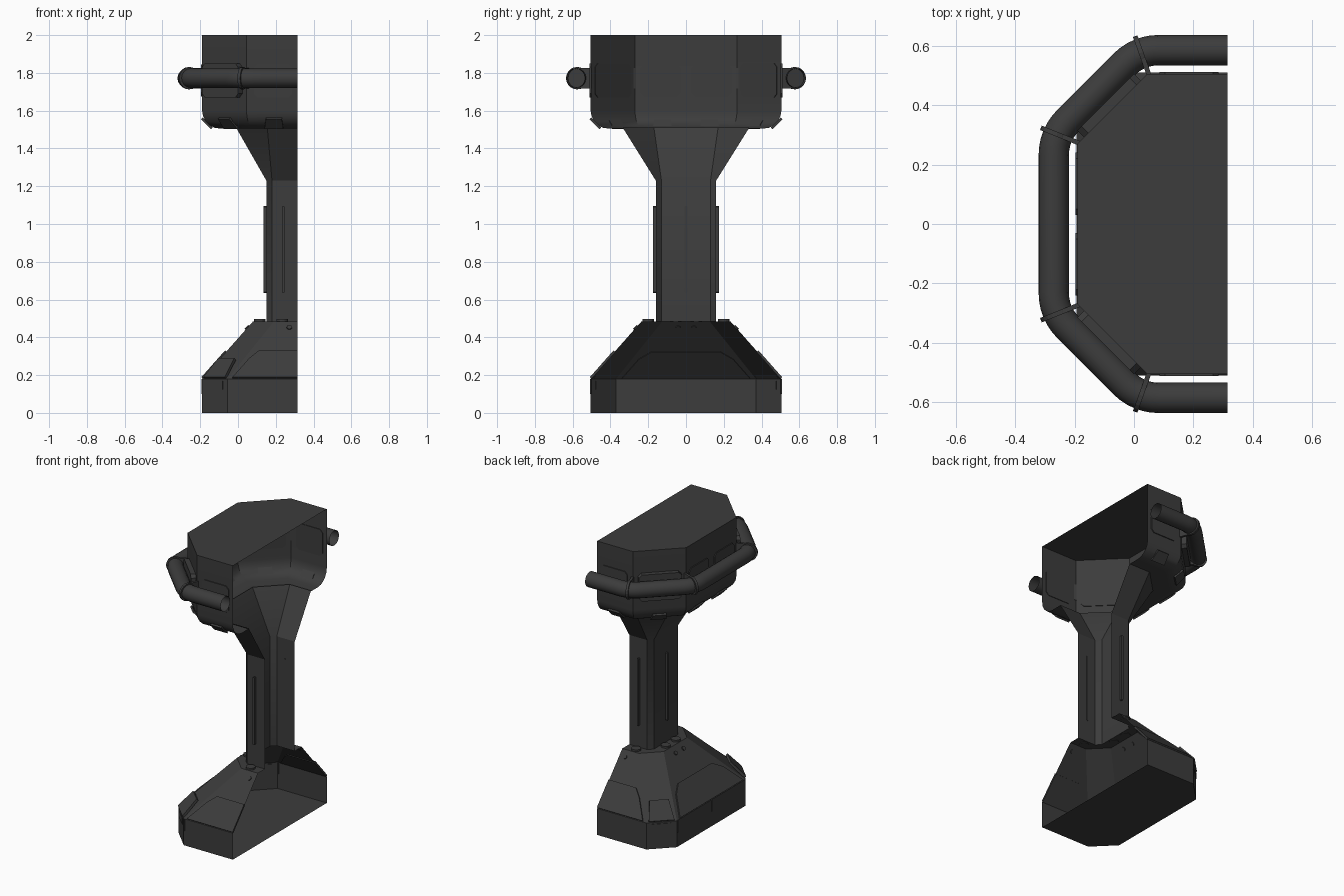
import bpy, bmesh, math
from mathutils import Vector as V

if "Cube" in bpy.data.objects:
    bpy.data.objects.remove(bpy.data.objects["Cube"])

CUT, R2 = 0.315, math.sqrt(0.5)
dark = bpy.data.materials.new("dark_metal")
dark.diffuse_color = (0.045, 0.045, 0.045, 1)
dark.use_nodes = True
dark.node_tree.nodes["Principled BSDF"].inputs["Base Color"].default_value = dark.diffuse_color


def finish(name, bm, mirror=False):
    bmesh.ops.recalc_face_normals(bm, faces=bm.faces)
    me = bpy.data.meshes.new(name)
    bm.to_mesh(me)
    bm.free()
    ob = bpy.data.objects.new(name, me)
    bpy.context.collection.objects.link(ob)
    me.materials.append(dark)
    if mirror:
        m = ob.modifiers.new("mirror_y", 'MIRROR')
        m.use_axis = (False, True, False)
        m.use_mirror_merge = False
    return ob


def smooth(ob):
    bpy.ops.object.select_all(action='DESELECT')
    ob.select_set(True)
    bpy.context.view_layer.objects.active = ob
    bpy.ops.object.shade_smooth_by_angle(angle=math.radians(30))


def ring(x0, yw, c, z):
    half = [(CUT, -yw), (x0 + c, -yw), (x0, -yw + c)]
    return [(x, y, z) for x, y in half + [(x, -y) for x, y in half[::-1]]]


def loft(name, rings, cap=None):
    bm = bmesh.new()
    vs = [[bm.verts.new(p) for p in r] for r in rings]
    for a, b in zip(vs, vs[1:]):
        for i in range(len(a) - 1):
            bm.faces.new((a[i], a[i + 1], b[i + 1], b[i]))
    if cap is not None:
        bm.faces.new(vs[cap])
    ob = finish(name, bm)
    smooth(ob)
    return ob


def prism(bm, o, u, n, pts, t):
    # Flat plate on a face: outline in (u, v), raised by t along n
    o, u, n = V(o), V(u).normalized(), V(n).normalized()
    v = n.cross(u)
    lo, hi = ([bm.verts.new(o + u * a + v * b + n * h) for a, b in pts] for h in (-0.004, t))
    bm.faces.new(lo[::-1])
    bm.faces.new(hi)
    for i in range(len(pts)):
        j = (i + 1) % len(pts)
        bm.faces.new((lo[i], lo[j], hi[j], hi[i]))


def rect(w, h, k=0.0):
    w, h = w / 2, h / 2
    if not k:
        return [(-w, -h), (w, -h), (w, h), (-w, h)]
    return [(-w + k, -h), (w - k, -h), (w, -h + k), (w, h - k),
            (w - k, h), (-w + k, h), (-w, h - k), (-w, -h + k)]


# Wall directions: side (-y), back (-x), corner chamfer
SIDE = ((1, 0, 0), (0, -1, 0))
BACK = ((0, -1, 0), (-1, 0, 0))
CORNER = ((1, -1, 0), (-1, -1, 0))

# Open half shells: base, column with flare, head
loft("base", [ring(-0.19, 0.505, 0.135, 0), ring(-0.19, 0.505, 0.135, 0.18),
              ring(0.08, 0.235, 0.11, 0.485), ring(0.15, 0.16, 0.03, 0.485)], cap=0)
loft("column", [ring(0.15, 0.16, 0.03, 0.485), ring(0.15, 0.16, 0.03, 1.23),
                ring(-0.01, 0.335, 0.165, 1.51)])
head = [ring(-0.01, 0.335, 0.165, 1.505)]
for i in range(6):
    a = math.pi / 2 * i / 5
    d = 0.095 * (1 - math.sin(a))
    head.append(ring(-0.19 + d, 0.505 - d, 0.235 - 0.586 * d, 1.6 - 0.095 * math.cos(a)))
head.append(ring(-0.19, 0.505, 0.235, 2.0))
loft("head", head, cap=-1)

# Raised head panels
bm = bmesh.new()
prism(bm, (-0.19, -0.135, 1.76), *BACK, rect(0.21, 0.17, 0.02), 0.006)
prism(bm, (0.185, -0.505, 1.76), *SIDE, rect(0.2, 0.18, 0.02), 0.006)
finish("head_panels", bm, True)
bm = bmesh.new()
prism(bm, (-0.0725, -0.3875, 1.76), *CORNER, rect(0.27, 0.18, 0.02), 0.032)
finish("rail_mount_pads", bm, True)

# Tabs on the rounded lower edge of the head
bm = bmesh.new()
k = 0.095 * (1 - R2)
for (u, n), p in ((BACK, (-0.19 + k, -0.125)), (SIDE, (0.19, -0.505 + k)),
                  (CORNER, (-0.0725 + k * R2, -0.3875 + k * R2))):
    n = V(n).normalized() + V((0, 0, -1))
    prism(bm, (*p, 1.505 + k), u, n, [(-0.05, -0.035), (0.05, -0.035), (0.042, 0.04), (-0.042, 0.04)], 0.008)
finish("head_tabs", bm, True)

# Thin strips on the column
bm = bmesh.new()
prism(bm, (0.24, -0.16, 0.865), *SIDE, rect(0.014, 0.46, 0.004), 0.016)
finish("column_side_strips", bm, True)
bm = bmesh.new()
prism(bm, (0.15, 0, 0.865), *BACK, rect(0.014, 0.46, 0.004), 0.014)
finish("column_back_strip", bm)

# Sloped base panels
S = (0.305 ** 2 + 0.27 ** 2) ** 0.5 / 0.305
lo, mid, hi = 0.004, 0.105 * S, 0.145 * S
up = V((0, 0, 0.27))
bm = bmesh.new()
prism(bm, (-0.19, 0, 0.18), BACK[0], V((-0.305, 0, 0)) + up,
      [(-0.34, lo), (0.34, lo), (0.25, mid), (0.18, hi), (-0.18, hi), (-0.25, mid)], 0.009)
finish("base_back_panel", bm)
bm = bmesh.new()
prism(bm, (0, -0.505, 0.18), SIDE[0], V((0, -0.305, 0)) + up,
      [(-0.03, lo), (CUT, lo), (CUT, hi), (0.11, hi), (0.06, mid)], 0.009)
finish("base_side_panels", bm, True)
bm = bmesh.new()
prism(bm, (-0.1225, -0.4375, 0.18), CORNER[0], V((-1, -1, 0)) * R2 * 0.305 + V((0, 0, 0.27 * 1.04)),
      [(-0.08, lo), (0.08, lo), (0.06, mid), (-0.06, mid)], 0.012)
finish("base_corner_panels", bm, True)

# Vents and seams on the base skirt
bm = bmesh.new()
prism(bm, (-0.1225, -0.4375, 0.147), *CORNER, rect(0.12, 0.045), 0.004)
for y in (-0.36, -0.006):
    prism(bm, (-0.19, y, 0.14), *BACK, rect(0.008, 0.08), 0.003)
prism(bm, (-0.05, -0.505, 0.14), *SIDE, rect(0.008, 0.08), 0.003)
finish("base_vents", bm, True)

# Bolts on top of the base, small ones on the slopes
bm = bmesh.new()
disc = lambda r, n=16: [(r * math.cos(2 * math.pi * i / n), r * math.sin(2 * math.pi * i / n)) for i in range(n)]
for x, y in ((0.115, -0.055), (0.235, -0.2)):
    prism(bm, (x, y, 0.485), (1, 0, 0), (0, 0, 1), disc(0.03), 0.012)
prism(bm, (0.05, -0.042, 0.45), BACK[0], V((-0.305, 0, 0)) + up, disc(0.014, 10), 0.008)
prism(bm, (0.272, -0.265, 0.45), SIDE[0], V((0, -0.305, 0)) + up, disc(0.014, 10), 0.008)
finish("bolts", bm, True)

# Handrail tube with rounded bends
ZR = 1.772
ctrl = [V((CUT, -0.585, ZR)), V((0.015, -0.585, ZR)), V((-0.27, -0.3, ZR))]
ctrl += [V((p.x, -p.y, p.z)) for p in ctrl[::-1]]
path = [ctrl[0]]
for a, b, c in zip(ctrl, ctrl[1:], ctrl[2:]):
    p, q = b + (a - b).normalized() * 0.07, b + (c - b).normalized() * 0.07
    for i in range(7):
        t = i / 6
        path.append(p * (1 - t) ** 2 + b * 2 * t * (1 - t) + q * t * t)
path.append(ctrl[-1])
cu = bpy.data.curves.new("handrail", 'CURVE')
cu.dimensions = '3D'
cu.bevel_depth, cu.bevel_resolution, cu.use_fill_caps = 0.051, 6, False
sp = cu.splines.new('POLY')
sp.points.add(len(path) - 1)
for pt, p in zip(sp.points, path):
    pt.co = (*p, 1)
rail = bpy.data.objects.new("handrail", cu)
bpy.context.collection.objects.link(rail)
cu.materials.append(dark)
bpy.ops.object.select_all(action='DESELECT')
rail.select_set(True)
bpy.context.view_layer.objects.active = rail
bpy.ops.object.convert(target='MESH')
smooth(bpy.context.view_layer.objects.active)

# Clamp collars joining the rail to the head corners
bm = bmesh.new()
for wall, tube in (((0.045, -0.505), (0.02, -0.575)), ((-0.19, -0.27), (-0.26, -0.298))):
    w, c = V((*wall, ZR)), V((*tube, ZR))
    out = (c - w).normalized()
    n = out.cross(V((0, 0, 1)))
    prism(bm, c - n * 0.008, out, n, disc(0.059, 20), 0.012)
    L = (c - w).length
    prism(bm, c - n * 0.008, out, n, [(-L - 0.005, -0.055), (0, -0.055), (0, 0.055), (-L - 0.005, 0.055)], 0.012)
finish("rail_clamps", bm, True)
